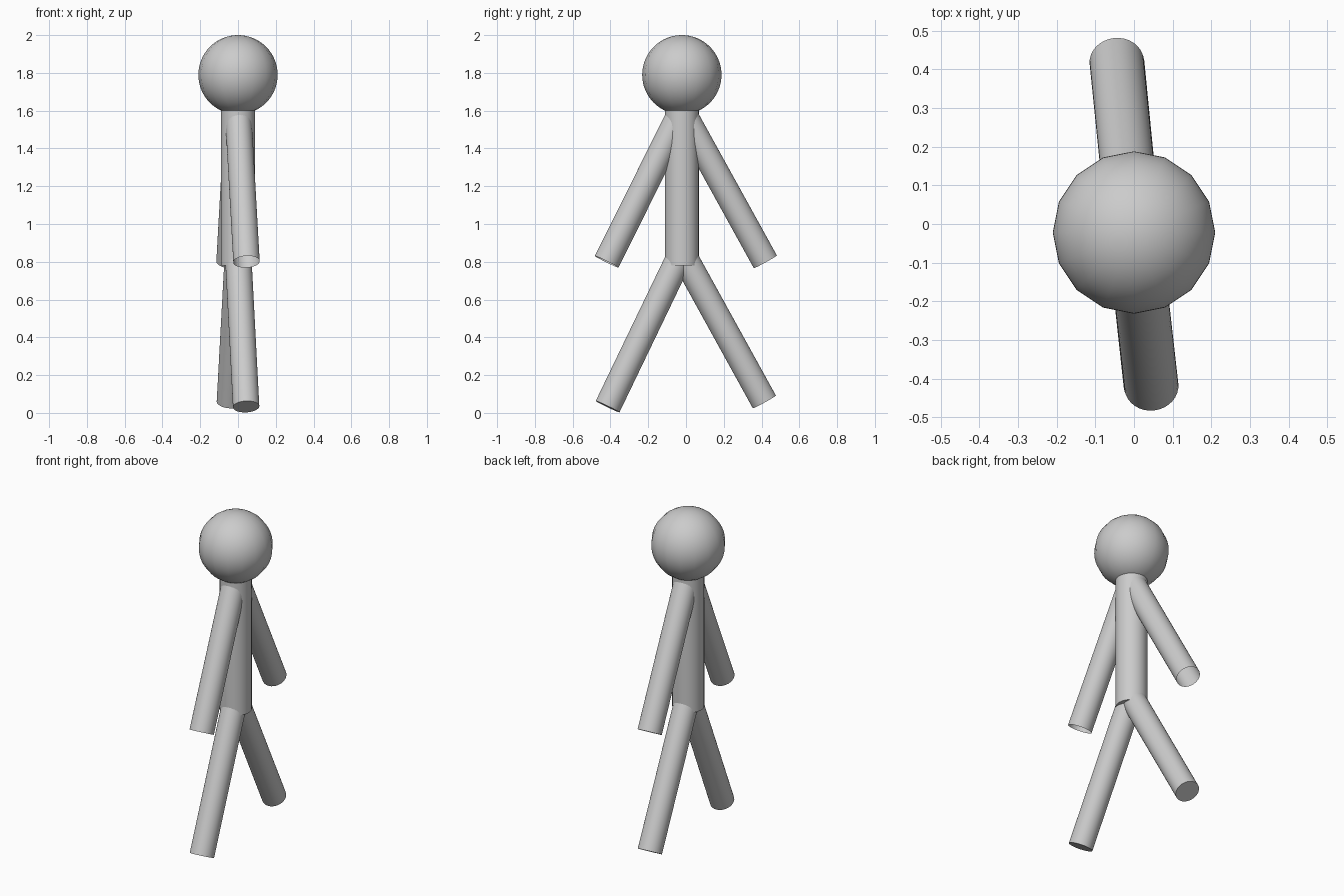
import bpy
from mathutils import Vector

if "Cube" in bpy.data.objects:
    bpy.data.objects.remove(bpy.data.objects["Cube"])

CY = -0.022  # body axis


def smooth(obj, name):
    obj.name = name
    bpy.ops.object.shade_smooth_by_angle(angle=0.7)


def rod(name, a, b, r, fill='NGON'):
    a, b = Vector(a), Vector(b)
    d = b - a
    bpy.ops.mesh.primitive_cylinder_add(
        vertices=32, radius=r, depth=d.length, end_fill_type=fill,
        location=(a + b) / 2,
        rotation=d.to_track_quat('Z', 'Y').to_euler())
    smooth(bpy.context.object, name)


# Head
bpy.ops.mesh.primitive_uv_sphere_add(
    segments=16, ring_count=32, radius=0.21, location=(0, CY, 1.79))
smooth(bpy.context.object, "head")

# Torso
rod("torso", (0, CY, 0.78), (0, CY, 1.6), 0.09)

# Arms are open tubes, legs are capped
shoulder, hip = (0, CY, 1.6), (0, CY, 0.85)
for side, s, foot_z in (("front", -1, 0.033), ("back", 1, 0.058)):
    rod(side + "_arm", shoulder, (-0.045 * s, 0.42 * s, 0.80), 0.07, 'NOTHING')
    rod(side + "_leg", hip, (-0.043 * s, 0.415 * s, foot_z), 0.07)
